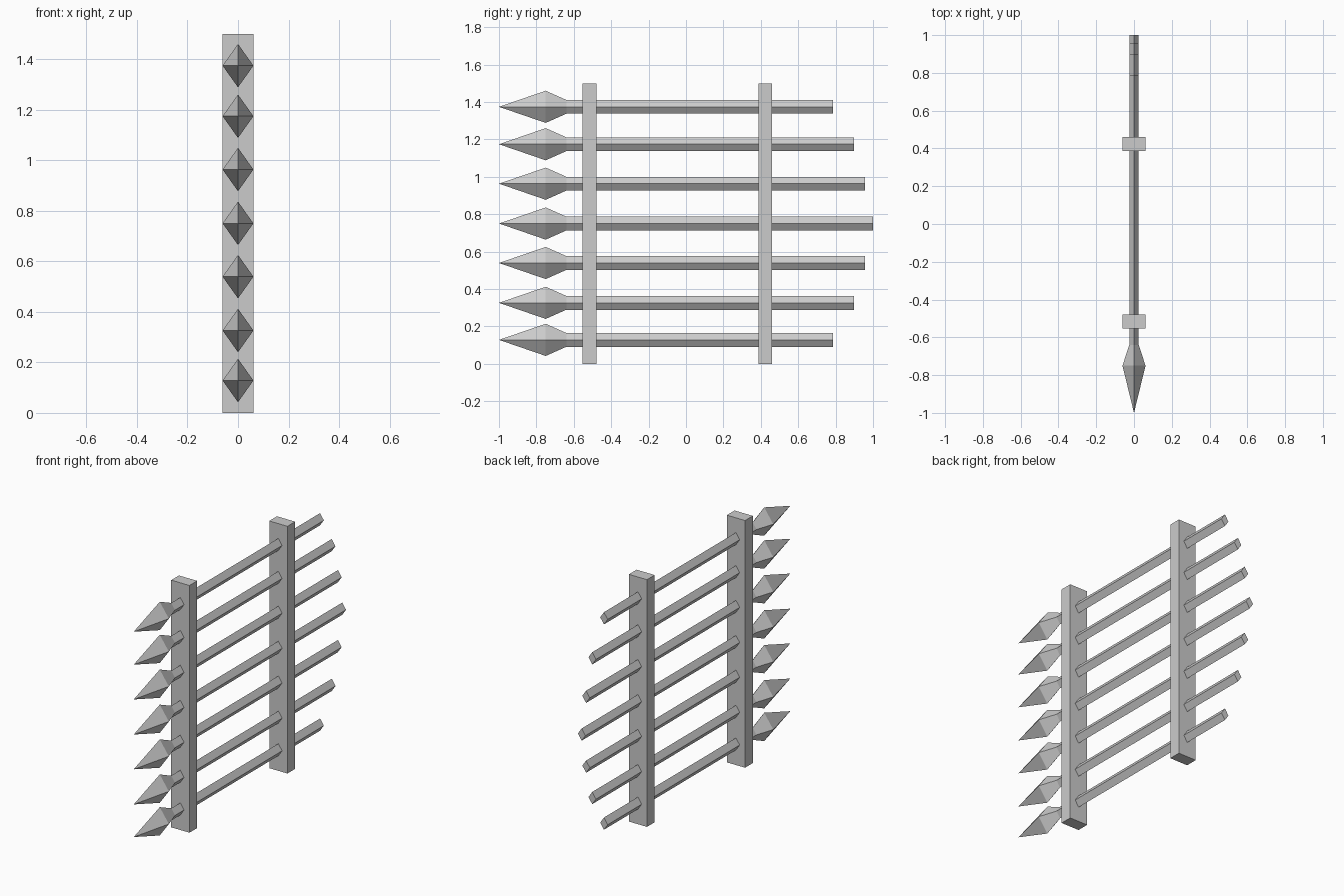
import bpy, bmesh

if "Cube" in bpy.data.objects:
    bpy.data.objects.remove(bpy.data.objects["Cube"])


def make_object(name, bm):
    bmesh.ops.recalc_face_normals(bm, faces=bm.faces)
    mesh = bpy.data.meshes.new(name)
    bm.to_mesh(mesh)
    bm.free()
    obj = bpy.data.objects.new(name, mesh)
    bpy.context.collection.objects.link(obj)
    return obj


def post(name, y, width=0.122, depth=0.074, height=1.5):
    bm = bmesh.new()
    bmesh.ops.create_cube(bm, size=1)
    bmesh.ops.scale(bm, vec=(width, depth, height), verts=bm.verts)
    bmesh.ops.translate(bm, vec=(0, y, height / 2), verts=bm.verts)
    return make_object(name, bm)


def spear(name, z, end):
    # Diamond cross-sections along y: (y, half width, half height)
    sections = [(-0.75, 0.061, 0.086), (-0.64, 0.025, 0.037), (end, 0.025, 0.037)]
    bm = bmesh.new()
    tip = bm.verts.new((0, -1, z))
    rings = [[bm.verts.new(p) for p in
              ((w, y, z), (0, y, z + h), (-w, y, z), (0, y, z - h))]
             for y, w, h in sections]
    for i in range(4):
        j = (i + 1) % 4
        bm.faces.new((tip, rings[0][i], rings[0][j]))
        for a, b in zip(rings, rings[1:]):
            bm.faces.new((a[i], b[i], b[j], a[j]))
    bm.faces.new(rings[-1])
    return make_object(name, bm)


# Two upright posts
post("front_post", -0.516)
post("back_post", 0.424)

# Seven spear-headed bars, longest in the middle
heights = [0.128, 0.326, 0.539, 0.75, 0.963, 1.174, 1.374]
ends = [0.787, 0.899, 0.958, 1.0, 0.958, 0.899, 0.787]
for n, (z, end) in enumerate(zip(heights, ends), 1):
    spear(f"spear_bar_{n}", z, end)
